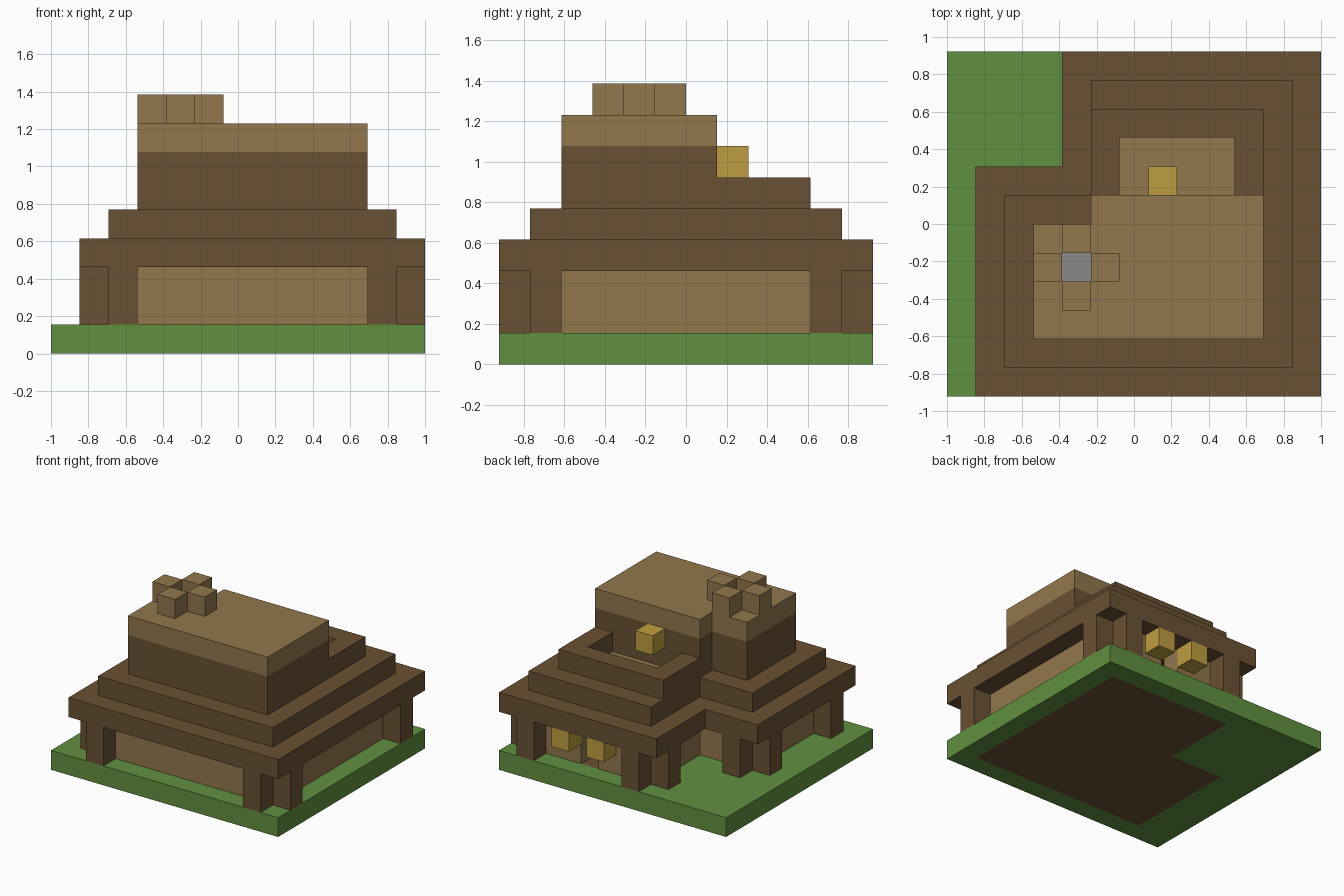
import bpy
import bmesh

cube = bpy.data.objects.get("Cube")
if cube:
    bpy.data.objects.remove(cube, do_unlink=True)

U = 2 / 13  # one block


def linear(c):
    c /= 255
    return c / 12.92 if c <= 0.04045 else ((c + 0.055) / 1.055) ** 2.4


def material(name, r, g, b):
    m = bpy.data.materials.new(name)
    color = (linear(r), linear(g), linear(b), 1)
    m.diffuse_color = color
    m.use_nodes = True
    node = m.node_tree.nodes["Principled BSDF"]
    node.inputs["Base Color"].default_value = color
    node.inputs["Roughness"].default_value = 0.9
    return m


DARK = material("dark_wood", 106, 81, 51)
LIGHT = material("light_wood", 146, 119, 77)
GREEN = material("grass_green", 97, 144, 65)
YELLOW = material("lamp_yellow", 190, 158, 64)
GREY = material("stone_grey", 136, 136, 136)


def area(*rects):
    """Grid cells covered by rectangles (x0, x1, y0, y1)."""
    return {(i, j) for a, b, c, d in rects
            for i in range(a, b) for j in range(c, d)}


def slab(name, cells, z0, z1, mat):
    """Extrude a set of grid cells from level z0 to level z1."""
    bm = bmesh.new()

    def face(*pts):
        bm.faces.new([bm.verts.new(((x - 6.5) * U, (y - 6) * U, z * U)) for x, y, z in pts])

    for i, j in sorted(cells):
        ring = [(i, j), (i + 1, j), (i + 1, j + 1), (i, j + 1)]
        face(*[(x, y, z1) for x, y in ring])
        face(*[(x, y, z0) for x, y in reversed(ring)])
        sides = [(0, -1), (1, 0), (0, 1), (-1, 0)]
        for k, (dx, dy) in enumerate(sides):
            if (i + dx, j + dy) not in cells:
                p, q = ring[k], ring[(k + 1) % 4]
                face((*p, z0), (*q, z0), (*q, z1), (*p, z1))
    bmesh.ops.remove_doubles(bm, verts=bm.verts, dist=0.001)
    bmesh.ops.dissolve_limit(bm, angle_limit=0.01, verts=bm.verts, edges=bm.edges)
    mesh = bpy.data.meshes.new(name)
    bm.to_mesh(mesh)
    bm.free()
    mesh.materials.append(mat)
    obj = bpy.data.objects.new(name, mesh)
    bpy.context.scene.collection.objects.link(obj)
    return obj


# Footprints, from the eaves inwards
eaves = area((1, 13, 0, 8), (4, 13, 8, 12))
house = area((2, 12, 1, 7), (5, 12, 7, 11))
upper = area((3, 11, 2, 6), (5, 11, 6, 10))
tower = area((3, 11, 2, 6), (5, 11, 6, 7))
pit = area((6, 10, 7, 9))

# Ground with the house floor set into it
slab("ground", area((0, 13, 0, 12)) - house, 0, 1, GREEN)
slab("floor", house, 0, 1, DARK)

# Walls one block thick, with a doorway at the back
inside = {(i, j) for i, j in house
          if all((i + a, j + b) in house for a in (-1, 0, 1) for b in (-1, 0, 1))}
corners = {(2, 1), (11, 1), (2, 6), (11, 10), (5, 10)}
doorway = {(8, 10)}
slab("walls", house - inside - corners - doorway, 1, 3, LIGHT)

# Each outer corner: a core post with one post on each outer side
for n, (i, j) in enumerate(sorted(corners)):
    dx = 1 if i == 11 else -1
    dy = -1 if j == 1 else 1
    slab(f"corner_posts_{n}", {(i, j), (i + dx, j), (i, j + dy)}, 1, 3, DARK)

# Stepped roof with a sunken balcony
slab("eaves", eaves, 3, 4, DARK)
slab("roof_step", house - pit, 4, 5, DARK)
slab("balcony_floor", pit, 4, 5, LIGHT)
slab("upper_step", upper - pit, 5, 6, DARK)
slab("tower", tower, 6, 7, DARK)
slab("tower_top", tower - {(4, 4)}, 7, 8, LIGHT)

# Chimney: four blocks around a stone flue
slab("chimney_flue", {(4, 4)}, 7, 8, GREY)
for side, cell in {"right": (3, 4), "left": (5, 4), "front": (4, 3), "back": (4, 5)}.items():
    slab(f"chimney_{side}", {cell}, 8, 9, LIGHT)

# Lamps beside the door and above the balcony
slab("door_lamp_right", {(7, 11)}, 2, 3, YELLOW)
slab("door_lamp_left", {(9, 11)}, 2, 3, YELLOW)
slab("balcony_lamp", {(7, 7)}, 6, 7, YELLOW)
